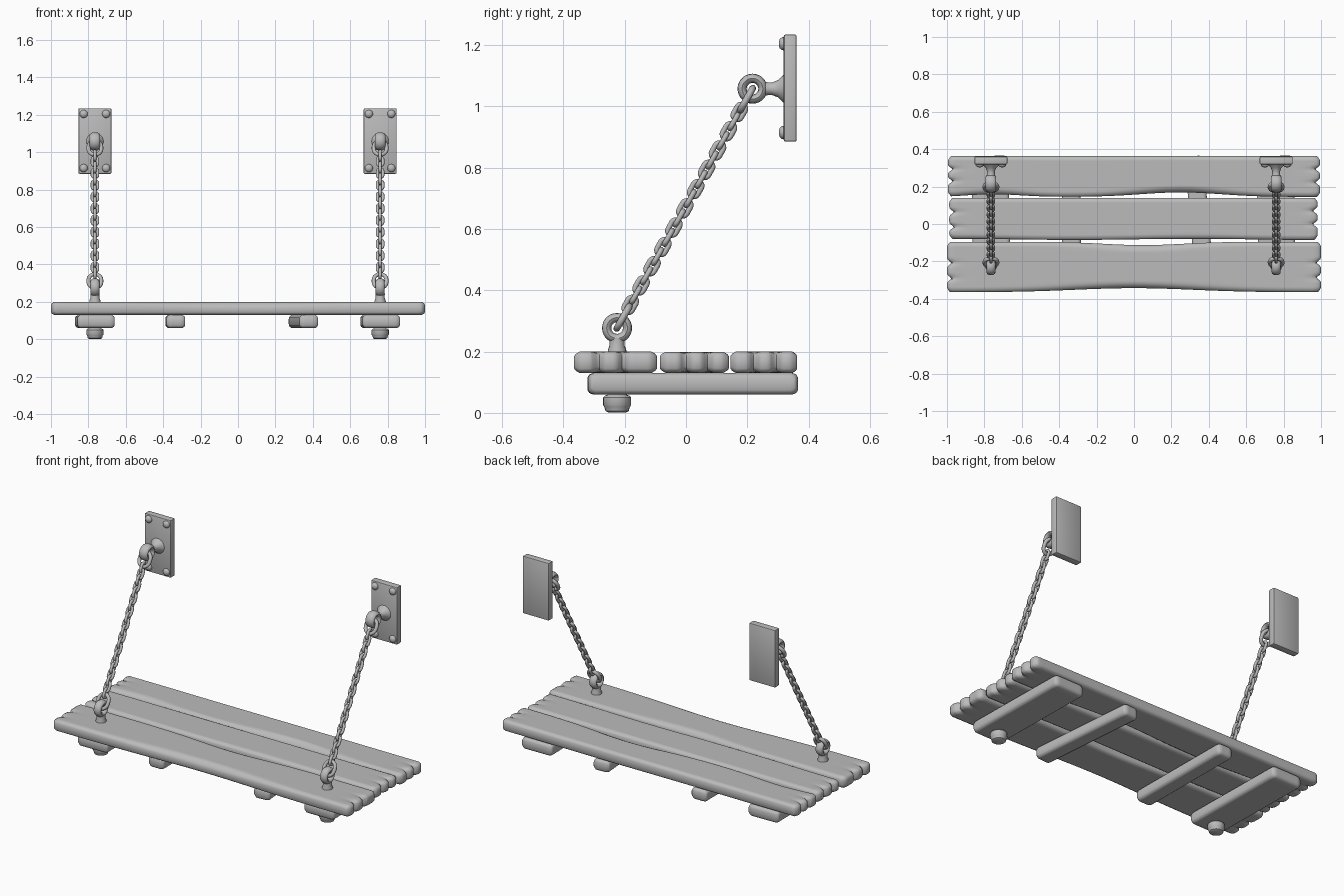
import bpy, bmesh, random
from math import sin, cos, pi, exp, radians
from mathutils import Vector, Matrix

random.seed(4)
cube = bpy.data.objects.get("Cube")
if cube:
    bpy.data.objects.remove(cube, do_unlink=True)

grey = bpy.data.materials.new("plain grey")
grey.use_nodes = True
COLOUR = (0.5, 0.5, 0.5, 1)
grey.diffuse_color = COLOUR
grey.node_tree.nodes["Principled BSDF"].inputs["Base Color"].default_value = COLOUR


def finish(name, bm, angle=40):
    bmesh.ops.recalc_face_normals(bm, faces=bm.faces)
    mesh = bpy.data.meshes.new(name)
    bm.to_mesh(mesh)
    bm.free()
    mesh.materials.append(grey)
    ob = bpy.data.objects.new(name, mesh)
    bpy.context.collection.objects.link(ob)
    bpy.ops.object.select_all(action='DESELECT')
    ob.select_set(True)
    bpy.context.view_layer.objects.active = ob
    bpy.ops.object.shade_smooth_by_angle(angle=radians(angle))
    return ob


def skin(bm, rings, closed=False):
    """Join rings of points with quads; cap the ends unless closed."""
    rows = [[bm.verts.new(p) for p in ring] for ring in rings]
    n = len(rows[0])
    pairs = list(zip(rows, rows[1:])) + ([(rows[-1], rows[0])] if closed else [])
    for a, b in pairs:
        for i in range(n):
            bm.faces.new((a[i], a[(i + 1) % n], b[(i + 1) % n], b[i]))
    return rows


def rounding(d, r):
    """Share of the thickness left at distance d from an edge of radius r."""
    t = max(0, 1 - d / r)
    return 1 - 0.42 * t * t


def plank(name, length, width, thick, grooves, front=None, back=None, depth=0.03, r=0.018):
    """Rough board along x, with split ends and worn long edges."""
    half = length / 2
    ends = [0, 0.006, 0.018, 0.045, 0.09]
    steps = 30
    xs = [-half + e for e in ends]
    xs += [(-half + 0.09) + (length - 0.18) * i / steps for i in range(1, steps)]
    xs += [half - e for e in reversed(ends)]
    edge = [0, 0.3 * r, r]
    ys = edge + [r + (width - 2 * r) * i / 22 for i in range(1, 22)] + [width - e for e in reversed(edge)]
    cuts = {s: [width * (g + random.uniform(-0.05, 0.05)) for g in grooves] for s in (-1, 1)}
    tops, bottoms = [], []
    for x in xs:
        s = 1 if x > 0 else -1
        d = half - abs(x)
        top, bottom = [], []
        f = front(x) if front else 0
        b = back(x) if back else 0
        for y in ys:
            split = max([exp(-((y - c) / 0.013) ** 2) for c in cuts[s]] + [0])
            fade = max(0, 1 - d / 0.09)
            corner = max(0, 1 - min(y, width - y) / 0.03) ** 2
            px = x - s * depth * fade * (0.8 * split + 0.6 * corner)
            v = y / width
            py = y - width / 2 + f * (1 - v) + b * v
            h = thick / 2 * rounding(d, r) * rounding(min(y, width - y), r)
            h *= 1 - 0.3 * split * fade ** 2
            worn = (f * max(0, 1 - y / 0.035) - b * max(0, 1 - (width - y) / 0.035)) * 0.7
            top.append((px, py, h - max(0, worn)))
            bottom.append((px, py, -h))
        tops.append(top)
        bottoms.append(bottom)
    bm = bmesh.new()
    rows = skin(bm, [t + list(reversed(b)) for t, b in zip(tops, bottoms)])
    n, m = len(ys), 2 * len(ys)
    for row in (rows[0], rows[-1]):
        for i in range(n - 1):
            bm.faces.new((row[i], row[i + 1], row[m - 2 - i], row[m - 1 - i]))
    return finish(name, bm, 50)


def bump(x, centre, spread, height):
    return height * exp(-((x - centre) / spread) ** 2)


# Seat boards
front_board = plank("front_board", 2.0, 0.27, 0.07, (0.3, 0.62),
                    front=lambda x: bump(x, 0, 0.45, 0.022),
                    back=lambda x: -bump(x, 0.05, 0.3, 0.018))
front_board.location = (0, -0.23, 0.165)
middle_board = plank("middle_board", 1.97, 0.222, 0.068, (0.33, 0.66),
                     front=lambda x: 0.003 * sin(5 * x))
middle_board.location = (-0.003, 0.029, 0.165)
back_board = plank("back_board", 1.99, 0.218, 0.07, (0.35, 0.7),
                   front=lambda x: bump(x, 0.25, 0.3, 0.024) + bump(x, -0.75, 0.2, 0.014))
back_board.location = (0, 0.254, 0.165)

# Cross slats under the seat
for name, x, width, turn in (("right_outer_slat", -0.765, 0.2, 1), ("right_inner_slat", -0.335, 0.1, 0.5),
                             ("left_inner_slat", 0.35, 0.1, 5), ("left_outer_slat", 0.76, 0.2, 1)):
    slat = plank(name, 0.685, width, 0.07, (), depth=0.015, r=0.014)
    slat.location = (x, 0.022, 0.095)
    slat.rotation_euler.z = radians(90 + turn)


def lathe(bm, profile, origin, axis, sides=20):
    """Turn (radius, height) pairs around an axis."""
    turn = Vector((0, 0, 1)).rotation_difference(Vector(axis)).to_matrix()
    rings = [[Vector(origin) + turn @ Vector((r * cos(2 * pi * i / sides), r * sin(2 * pi * i / sides), z))
              for i in range(sides)] for r, z in profile]
    rows = skin(bm, rings)
    bm.faces.new(rows[0])
    bm.faces.new(rows[-1])


def loop(bm, centre, along, across, straight, radius, wire, flat=1.0, sides=8, arc=8):
    """Closed wire loop: two straight runs joined by half circles."""
    normal = along.cross(across)
    rings = []
    for k in range(2 * (arc + 1)):
        end = 1 if k <= arc else -1
        a = -pi / 2 + pi * (k if end > 0 else k - 1) / arc
        out = along * cos(a) + across * sin(a)
        mid = centre + along * straight * end + out * radius
        rings.append([mid + out * wire * cos(2 * pi * j / sides) + normal * wire * flat * sin(2 * pi * j / sides)
                      for j in range(sides)])
    if straight == 0:
        rings = rings[:arc] + rings[arc + 1:-1]
    skin(bm, rings, closed=True)


X, Y, Z = Vector((1, 0, 0)), Vector((0, 1, 0)), Vector((0, 0, 1))

for side, sx in (("right", -0.765), ("left", 0.76)):
    low = Vector((sx, -0.225, 0.277))
    high = Vector((sx, 0.217, 1.058))

    # Eye bolt through the seat, with its nut below
    bm = bmesh.new()
    lathe(bm, [(0.028, 0.001), (0.038, 0.006), (0.042, 0.02), (0.046, 0.026), (0.046, 0.05), (0.04, 0.056),
               (0.03, 0.06), (0.03, 0.205), (0.024, 0.222), (0.025, 0.245)], (sx, -0.225, 0), Z)
    loop(bm, low, Z, Y, 0, 0.034, 0.015, 1.6, 12, 14)
    finish(side + "_seat_eye_bolt", bm)

    # Wall plate
    bm = bmesh.new()
    bmesh.ops.create_cube(bm, size=1, matrix=Matrix.Translation((sx, 0.34, 1.06)) @ Matrix.Diagonal((0.176, 0.042, 0.35, 1)))
    bmesh.ops.bevel(bm, geom=bm.edges[:], offset=0.006, segments=2, affect='EDGES', profile=0.5)
    finish(side + "_wall_plate", bm)

    # Rivets in the plate corners
    bm = bmesh.new()
    for dx in (-0.06, 0.06):
        for dz in (-0.145, 0.145):
            lathe(bm, [(0.022, 0), (0.021, 0.007), (0.015, 0.014), (0.006, 0.017)],
                  (sx + dx, 0.32, 1.06 + dz), -Y, 12)
    finish(side + "_rivets", bm, 60)

    # Wall eye on its flared neck
    bm = bmesh.new()
    lathe(bm, [(0.048, 0), (0.042, 0.008), (0.028, 0.022), (0.021, 0.04), (0.021, 0.055), (0.024, 0.067)],
          (sx, 0.322, 1.058), -Y)
    loop(bm, high, Z, Y, 0, 0.034, 0.015, 1.9, 12, 14)
    finish(side + "_wall_eye", bm)

    # Chain: a large link at each end, small ones turned alternately between
    bm = bmesh.new()
    along = (high - low).normalized()
    lift = along.cross(X)
    total = (high - low).length
    for s in (0.04, total - 0.04):
        loop(bm, low + along * s, along, X, 0.008, 0.034, 0.011)
    count, start = 21, 0.061
    pitch = (total - 2 * start - 0.016) / count
    for k in range(count):
        centre = low + along * (start + 0.008 + pitch * (k + 0.5))
        loop(bm, centre, along, lift if k % 2 == 0 else X, 0.012, 0.0145, 0.0085)
    finish(side + "_chain", bm, 60)
